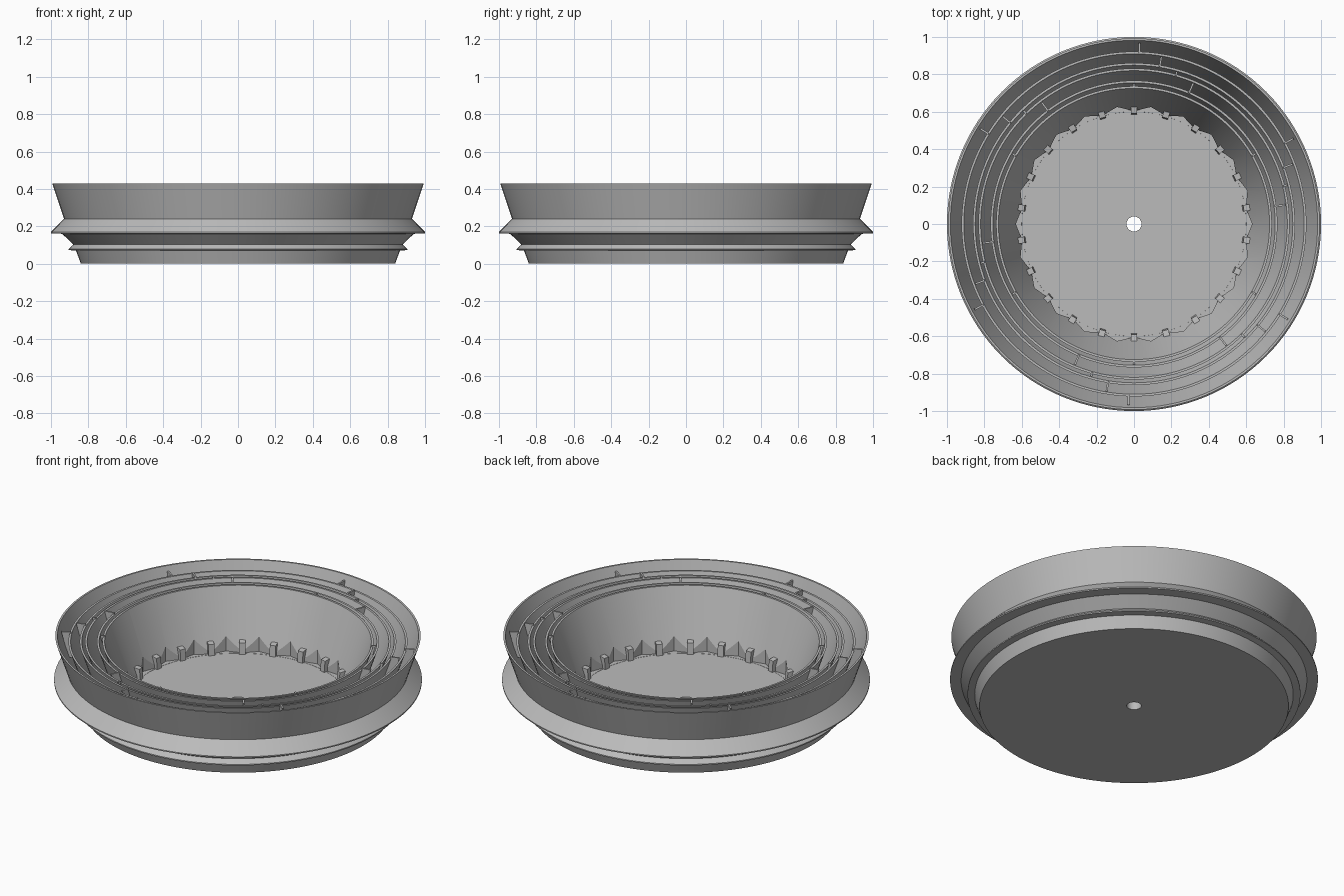
import bpy, bmesh
from math import radians, sin, cos, pi

cube = bpy.data.objects.get("Cube")
if cube:
    bpy.data.objects.remove(cube)

SLOPE = 0.335       # outward lean of every wall
RING_TOP = 0.395
FLOOR = 0.045

grey = bpy.data.materials.new("light grey")
grey.use_nodes = True
colour = (0.5, 0.5, 0.5, 1)
grey.diffuse_color = colour
grey.node_tree.nodes["Principled BSDF"].inputs["Base Color"].default_value = colour


def make(name, bm):
    bmesh.ops.recalc_face_normals(bm, faces=bm.faces)
    mesh = bpy.data.meshes.new(name)
    bm.to_mesh(mesh)
    bm.free()
    mesh.materials.append(grey)
    obj = bpy.data.objects.new(name, mesh)
    bpy.context.collection.objects.link(obj)
    return obj


def lathe(name, profile, segments=128):
    """Turn a closed radius/height profile around z."""
    bm = bmesh.new()
    rings = [[bm.verts.new((r * cos(a), r * sin(a), z)) for r, z in profile]
             for a in (2 * pi * i / segments for i in range(segments))]
    n = len(profile)
    for i in range(segments):
        p, q = rings[i], rings[(i + 1) % segments]
        for j in range(n):
            k = (j + 1) % n
            bm.faces.new((p[j], q[j], q[k], p[k]))
    return make(name, bm)


def lean(r_top, z, z_top=RING_TOP):
    """Radius of a leaning wall at height z."""
    return r_top - (z_top - z) * SLOPE


def plate(bm, angle, half_width, section):
    """Radial plate made from a radius/height section."""
    c, s = cos(angle), sin(angle)
    sides = [[bm.verts.new((r * c - w * s, r * s + w * c, z)) for r, z in section]
             for w in (-half_width, half_width)]
    bm.faces.new(sides[0])
    bm.faces.new(sides[1][::-1])
    n = len(section)
    for j in range(n):
        k = (j + 1) % n
        bm.faces.new((sides[0][j], sides[0][k], sides[1][k], sides[1][j]))


# Dish body: hole, underside, flanged outer wall and rim
profile = [(0.04, FLOOR), (0.04, 0), (0.84, 0), (0.866, 0.07), (0.905, 0.073),
           (0.905, 0.08), (0.88, 0.103), (0.94, 0.16), (1.0, 0.163),
           (1.0, 0.17), (0.93, 0.24), (0.993, 0.43), (0.982, 0.43)]

# Nested ring walls separated by deep leaning grooves
ring_radii = [0.922, 0.861, 0.832, 0.767, 0.737]
groove_floors = [0.06, 0.06, 0.06, 0.06, 0.18]
THICK = 0.012
outer_faces = [lean(0.982, RING_TOP, 0.43)] + [r - THICK for r in ring_radii[:-1]]
for wall, ring, depth in zip(outer_faces, ring_radii, groove_floors):
    profile += [(lean(wall, depth), depth), (lean(ring, depth), depth),
                (ring, RING_TOP), (ring - THICK, RING_TOP)]
profile.append((0.600, FLOOR))
dish = lathe("dish", profile)

# Pointed pockets cut around the floor
COUNT = 22
bm = bmesh.new()
outline = []
for i in range(2 * COUNT):
    a = pi / 2 + i * pi / COUNT
    r = 0.632 if i % 2 else 0.604
    outline.append(bm.verts.new((r * cos(a), r * sin(a), FLOOR + 0.001)))
base = bm.faces.new(outline)
top = bmesh.ops.extrude_face_region(bm, geom=[base])["geom"]
bmesh.ops.translate(bm, verts=[v for v in top if isinstance(v, bmesh.types.BMVert)],
                    vec=(0, 0, 0.4))
cutter = make("pocket_cutter", bm)
cutter.hide_render = True
cutter.hide_viewport = True
cut = dish.modifiers.new("pockets", "BOOLEAN")
cut.object = cutter
cut.solver = "EXACT"
bpy.context.view_layer.objects.active = dish
bpy.ops.object.modifier_apply(modifier=cut.name)
bpy.data.objects.remove(cutter)

# Small posts between the pockets
bm = bmesh.new()
for i in range(COUNT):
    plate(bm, pi / 2 + i * 2 * pi / COUNT, 0.017,
          [(0.585, FLOOR - 0.01), (0.625, FLOOR - 0.01), (0.625, 0.115), (0.592, 0.11)])
posts = make("floor_posts", bm)

# Thin ribs bridging the grooves, stepping round from gap to gap
bm = bmesh.new()
first_angles = [88.2, 80.7, 74.3, 67.2, 30]
for wall, ring, start, depth in zip(outer_faces, ring_radii, first_angles, groove_floors):
    low, high = max(depth, 0.25), RING_TOP + 0.008
    for k in range(6):
        plate(bm, radians(start + 60 * k), 0.005,
              [(lean(ring, low) - 0.004, low), (lean(wall, low) + 0.004, low),
               (wall - 0.003, high), (ring - 0.006, high)])
ribs = make("groove_ribs", bm)

# Smooth the turned surfaces and keep the edges crisp
bpy.ops.object.select_all(action="DESELECT")
dish.select_set(True)
bpy.context.view_layer.objects.active = dish
bpy.ops.object.shade_smooth_by_angle(angle=radians(20))
